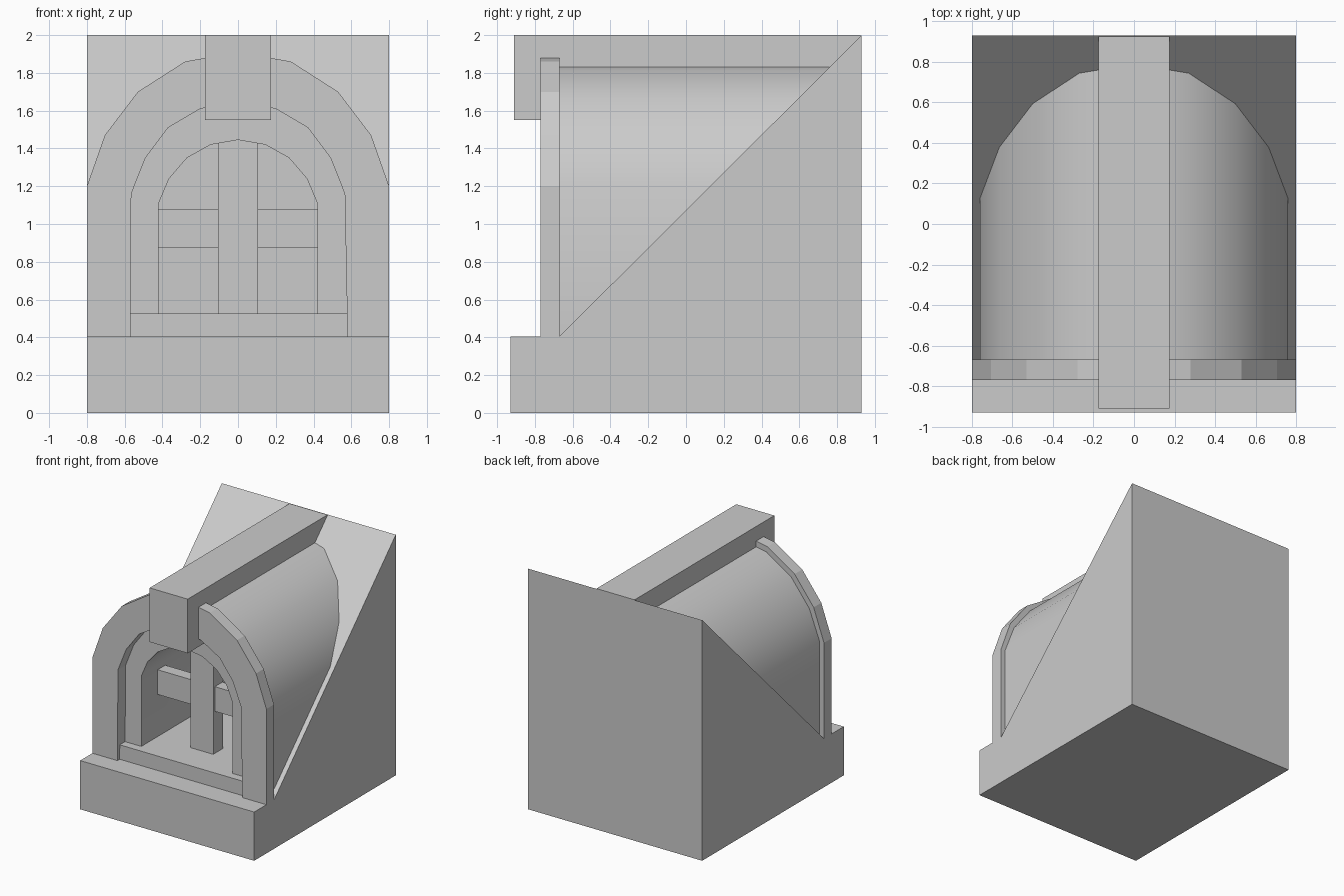
import bpy, bmesh, math

if "Cube" in bpy.data.objects:
    bpy.data.objects.remove(bpy.data.objects["Cube"])


def prism(name, profile, axis, lo, hi):
    """Extrude a closed 2D profile: (x, z) along y, or (y, z) along x."""
    bm = bmesh.new()
    def point(a, b, d):
        return (a, d, b) if axis == 'y' else (d, a, b)
    front = [bm.verts.new(point(a, b, lo)) for a, b in profile]
    back = [bm.verts.new(point(a, b, hi)) for a, b in profile]
    n = len(profile)
    bm.faces.new(front)
    bm.faces.new(back[::-1])
    for i in range(n):
        j = (i + 1) % n
        bm.faces.new((front[i], back[i], back[j], front[j]))
    bmesh.ops.recalc_face_normals(bm, faces=bm.faces)
    mesh = bpy.data.meshes.new(name)
    bm.to_mesh(mesh)
    bm.free()
    obj = bpy.data.objects.new(name, mesh)
    bpy.context.collection.objects.link(obj)
    return obj


def box(name, x0, x1, y0, y1, z0, z1):
    return prism(name, [(x0, z0), (x1, z0), (x1, z1), (x0, z1)], 'y', y0, y1)


def arch(half):
    """Mirror a right half (foot to crown) into a full arch line."""
    return half + [(-x, z) for x, z in reversed(half) if x > 0]


def activate(obj):
    bpy.ops.object.select_all(action='DESELECT')
    obj.select_set(True)
    bpy.context.view_layer.objects.active = obj


def carve(obj, cutter):
    mod = obj.modifiers.new("opening", 'BOOLEAN')
    mod.operation = 'DIFFERENCE'
    mod.solver = 'EXACT'
    mod.object = cutter
    activate(obj)
    bpy.ops.object.modifier_apply(modifier=mod.name)


# Sloped roof block with a front step
roof = prism("roof_block", [(-0.93, 0), (0.93, 0), (0.93, 2), (-0.67, 0.405),
                            (-0.93, 0.405)], 'x', -0.8, 0.8)

# Rounded dormer vault running back into the slope
vault = prism("dormer_vault", arch([(0.76, 0.39), (0.76, 1.2), (0.665, 1.45), (0.5, 1.665),
                                    (0.27, 1.815), (0, 1.86)]), 'y', -0.67, 0.85)

# Window recess through the vault and roof
recess = prism("recess_cutter", arch([(0.42, 0.525), (0.42, 1.11), (0.365, 1.24), (0.27, 1.35),
                                      (0.145, 1.42), (0, 1.445)]), 'y', -0.8, 0.7)
for part in (roof, vault):
    carve(part, recess)
bpy.data.objects.remove(recess, do_unlink=True)
activate(vault)
bpy.ops.object.shade_smooth_by_angle(angle=math.radians(32))

# Faceted front arch, a band between outer and inner lines
outer = arch([(0.8, 0.405), (0.8, 1.2), (0.705, 1.47), (0.53, 1.7), (0.28, 1.86), (0, 1.91)])
inner = arch([(0.57, 0.405), (0.565, 1.16), (0.49, 1.35), (0.37, 1.51), (0.2, 1.61), (0, 1.65)])
inner[0] = (0.58, 0.405)
prism("front_arch", outer + inner[::-1], 'y', -0.77, -0.67)

# Window sill, mullion and crossbar
box("window_sill", -0.57, 0.58, -0.74, -0.67, 0.4, 0.525)
box("mullion", -0.105, 0.105, -0.475, -0.345, 0.51, 1.47)
box("crossbar", -0.45, 0.45, -0.455, -0.355, 0.875, 1.08)

# Ridge beam over the crown
box("ridge_beam", -0.175, 0.175, -0.91, 0.925, 1.55, 2.0)
